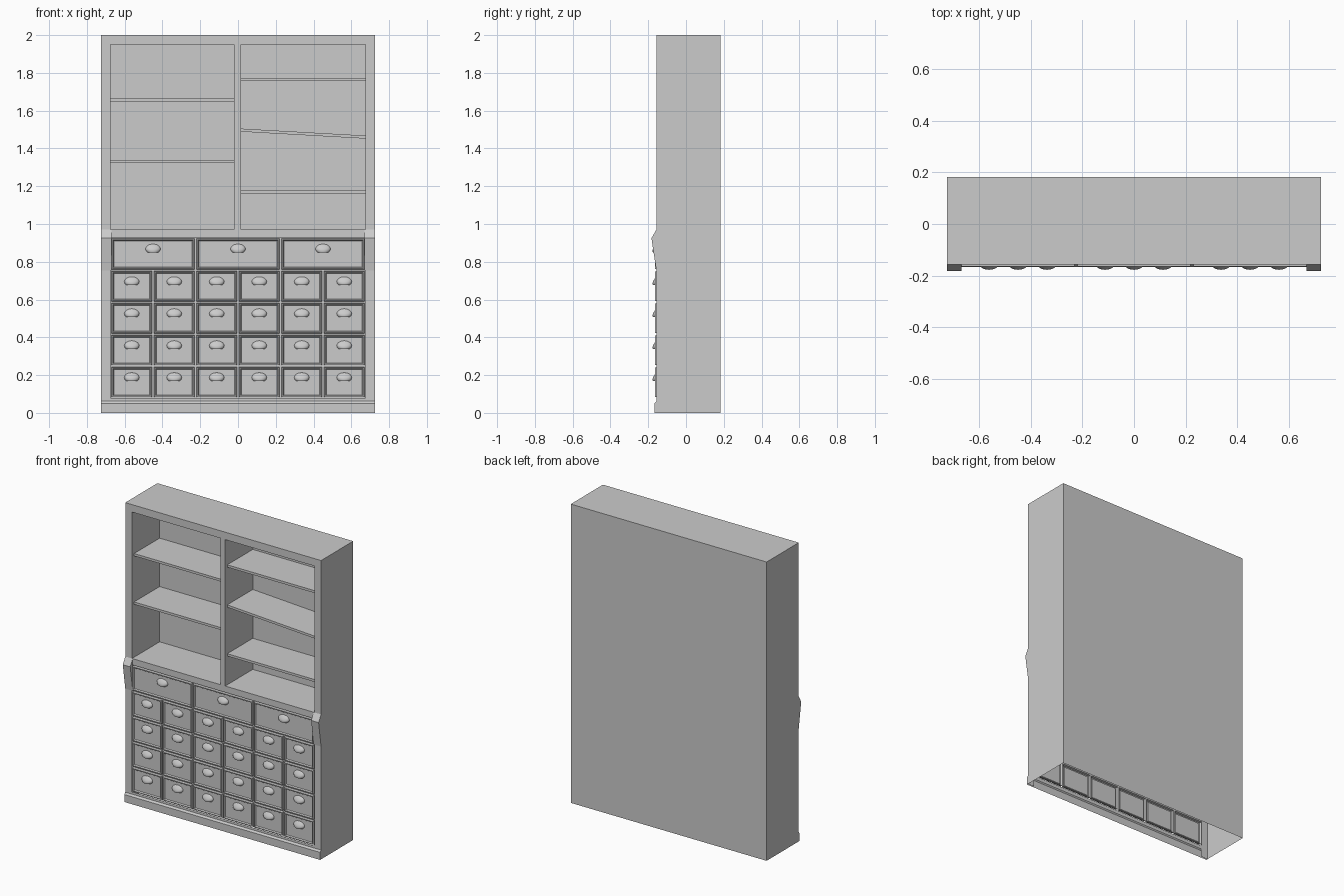
import bpy, bmesh, math
from mathutils import Vector

if "Cube" in bpy.data.objects:
    bpy.data.objects.remove(bpy.data.objects["Cube"])

W, BACK, FRONT, H = 0.725, 0.183, -0.157, 2.0
IN, FLOOR, CEIL, DEEP = 0.675, 0.97, 1.95, 0.135
DIV = (-0.02, 0.015)


def finish(bm, name, smooth=False):
    me = bpy.data.meshes.new(name)
    bm.to_mesh(me)
    bm.free()
    ob = bpy.data.objects.new(name, me)
    bpy.context.collection.objects.link(ob)
    if smooth:
        for p in me.polygons:
            p.use_smooth = True
    return ob


def poly(bm, pts, facing):
    """Add a face whose normal points along 'facing'."""
    f = bm.faces.new([bm.verts.new(p) for p in pts])
    f.normal_update()
    if f.normal.dot(Vector(facing)) < 0:
        f.normal_flip()


def rect_y(bm, x0, x1, z0, z1, y, s=-1):
    poly(bm, [(x0, y, z0), (x1, y, z0), (x1, y, z1), (x0, y, z1)], (0, s, 0))


def rect_x(bm, x, y0, y1, z0, z1, s):
    poly(bm, [(x, y0, z0), (x, y1, z0), (x, y1, z1), (x, y0, z1)], (s, 0, 0))


def rect_z(bm, x0, x1, y0, y1, z, s):
    poly(bm, [(x0, y0, z), (x1, y0, z), (x1, y1, z), (x0, y1, z)], (0, 0, s))


def extrude_x(name, profile, x0, x1):
    """Solid from a (y, z) profile swept along x."""
    bm = bmesh.new()
    f = bm.faces.new([bm.verts.new((x0, y, z)) for y, z in profile])
    new = bmesh.ops.extrude_face_region(bm, geom=[f])["geom"]
    bmesh.ops.translate(bm, verts=[v for v in new if isinstance(v, bmesh.types.BMVert)],
                        vec=(x1 - x0, 0, 0))
    bmesh.ops.recalc_face_normals(bm, faces=bm.faces)
    return finish(bm, name)


# Thin open-bottomed carcass
bm = bmesh.new()
rect_y(bm, -W, W, 0, H, BACK, 1)
rect_z(bm, -W, W, FRONT, BACK, H, 1)
for s in (-1, 1):
    rect_x(bm, s * W, FRONT, BACK, 0, H, s)
    rect_y(bm, *sorted((s * IN, s * W)), 0, H, FRONT)
rect_y(bm, -IN, IN, CEIL, H, FRONT)
rect_y(bm, DIV[0], DIV[1], FLOOR, CEIL, FRONT)
rect_y(bm, -IN, IN, 0.928, FLOOR, FRONT)
rect_y(bm, -IN, IN, 0.055, 0.078, FRONT)
# Recessed shelf bays
BAYS = ((-IN, DIV[0]), (DIV[1], IN))
for x0, x1 in BAYS:
    rect_y(bm, x0, x1, FLOOR, CEIL, DEEP)
    rect_x(bm, x0, FRONT, DEEP, FLOOR, CEIL, 1)
    rect_x(bm, x1, FRONT, DEEP, FLOOR, CEIL, -1)
    rect_z(bm, x0, x1, FRONT, DEEP, FLOOR, 1)
    rect_z(bm, x0, x1, FRONT, DEEP, CEIL, -1)
bmesh.ops.remove_doubles(bm, verts=bm.verts, dist=1e-5)
finish(bm, "carcass")

# Shelves: bay, left height, right height (one has slipped)
for i, (bay, zl, zr) in enumerate(((0, 1.656, 1.656), (0, 1.332, 1.332), (1, 1.765, 1.765),
                                   (1, 1.497, 1.46), (1, 1.17, 1.17))):
    x0, x1 = BAYS[bay]
    ob = extrude_x("shelf_%d" % (i + 1), [(-0.135, -0.008), (DEEP, -0.008),
                                          (DEEP, 0.008), (-0.135, 0.008)], x0, x1)
    for v in ob.data.vertices:
        v.co.z += zl + (zr - zl) * (v.co.x - x0) / (x1 - x0)

# Side brackets
for name, s in (("left_bracket", -1), ("right_bracket", 1)):
    extrude_x(name, [(FRONT, 0.97), (-0.183, 0.925), (FRONT, 0.755)], s * 0.67, s * W)

# Plinth board, thin and open behind
bm = bmesh.new()
rect_y(bm, -W, W, 0, 0.05, -0.167)
poly(bm, [(-W, -0.167, 0.05), (W, -0.167, 0.05), (W, FRONT, 0.062), (-W, FRONT, 0.062)], (0, -1, 1))
for s in (-1, 1):
    poly(bm, [(s * W, -0.167, 0), (s * W, FRONT, 0), (s * W, FRONT, 0.062),
              (s * W, -0.167, 0.05)], (s, 0, 0))
bmesh.ops.remove_doubles(bm, verts=bm.verts, dist=1e-5)
finish(bm, "plinth")


def drawer(name, x0, x1, z0, z1):
    """Drawer front: groove, raised rim, and sunken panel as nested rectangles."""
    bm = bmesh.new()
    prev = None
    for d, y in ((0, -0.148), (0.005, -0.148), (0.007, -0.164), (0.013, -0.164), (0.018, -0.156)):
        ring = [bm.verts.new((x, y, z)) for x, z in
                ((x0 + d, z0 + d), (x1 - d, z0 + d), (x1 - d, z1 - d), (x0 + d, z1 - d))]
        if prev:
            for k in range(4):
                n = (k + 1) % 4
                bm.faces.new((prev[k], prev[n], ring[n], ring[k]))
        prev = ring
    bm.faces.new(prev)
    finish(bm, name)


def cup_pull(name, cx, cz):
    """Half-dome pull leaning outward, open below."""
    bm = bmesh.new()
    rows, cols = 6, 10
    grid = []
    for i in range(rows + 1):
        nz = math.sin(-0.8 + (1.5 + 0.8) * i / rows)
        r = math.sqrt(1 - nz * nz)
        row = []
        for j in range(cols + 1):
            a = math.pi * j / cols
            depth = 0.019 * r * math.sin(a) * (1 - 0.6 * nz)
            row.append(bm.verts.new((cx - 0.04 * r * math.cos(a), -0.156 - depth, cz + 0.026 * nz)))
        grid.append(row)
    for i in range(rows):
        for j in range(cols):
            bm.faces.new((grid[i][j], grid[i][j + 1], grid[i + 1][j + 1], grid[i + 1][j]))
    bm.faces.new(grid[-1])
    finish(bm, name, True)


# Drawer bank: one row of three wide drawers, four rows of six small ones
Z0, Z1 = 0.078, 0.755
rowh = (Z1 - Z0) / 4
banks = [(3, Z1, 0.928, 0.868)]
banks += [(6, Z0 + r * rowh, Z0 + (r + 1) * rowh, Z0 + r * rowh + 0.109) for r in range(4)]
for r, (n, z0, z1, hz) in enumerate(banks):
    w = 2 * IN / n
    for c in range(n):
        x0 = -IN + c * w
        drawer("drawer_%d_%d" % (r, c), x0, x0 + w, z0, z1)
        cup_pull("pull_%d_%d" % (r, c), x0 + w / 2, hz)
